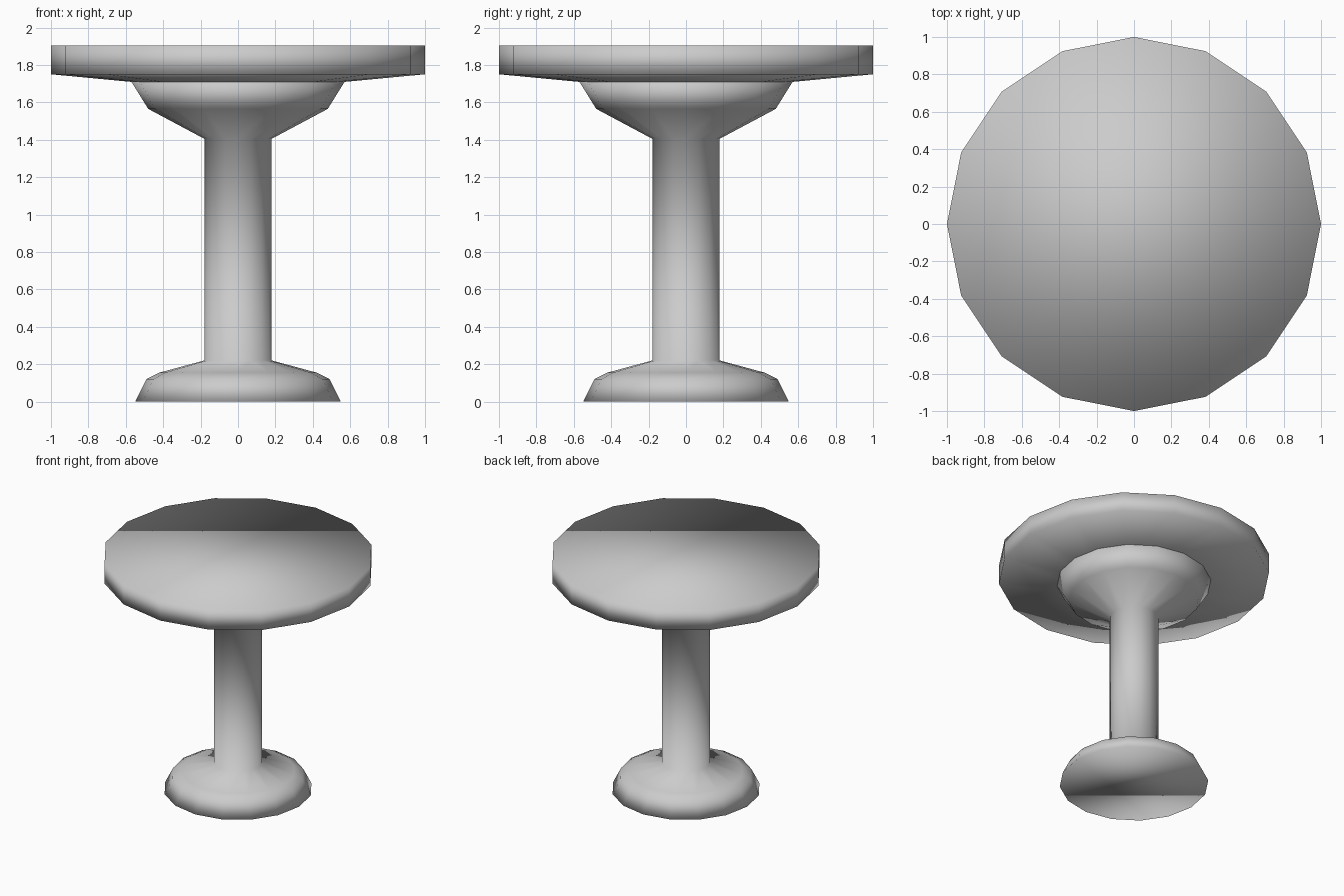
import bpy, bmesh
from math import cos, sin, pi

if "Cube" in bpy.data.objects:
    bpy.data.objects.remove(bpy.data.objects["Cube"])

SIDES = 16


def lathe(name, profile):
    """Closed turned solid from (radius, height) points, bottom to top."""
    bm = bmesh.new()
    rings = [[bm.verts.new((r * cos(2 * pi * i / SIDES), r * sin(2 * pi * i / SIDES), z))
              for i in range(SIDES)] for r, z in profile]
    for low, high in zip(rings, rings[1:]):
        for i in range(SIDES):
            j = (i + 1) % SIDES
            bm.faces.new((low[i], low[j], high[j], high[i]))
    bm.faces.new(rings[0][::-1])
    bm.faces.new(rings[-1])
    for f in bm.faces:
        f.smooth = True
    mesh = bpy.data.meshes.new(name)
    bm.to_mesh(mesh)
    bm.free()
    obj = bpy.data.objects.new(name, mesh)
    bpy.context.collection.objects.link(obj)
    return obj


# Foot, column and flared support turned as one piece
lathe("pedestal", [(0.55, 0), (0.49, 0.12), (0.42, 0.155), (0.18, 0.22),
                   (0.18, 1.405), (0.48, 1.565), (0.57, 1.71)])

# Round top with a slightly conical underside
lathe("table_top", [(0.42, 1.695), (1.0, 1.75), (1.0, 1.905)])
